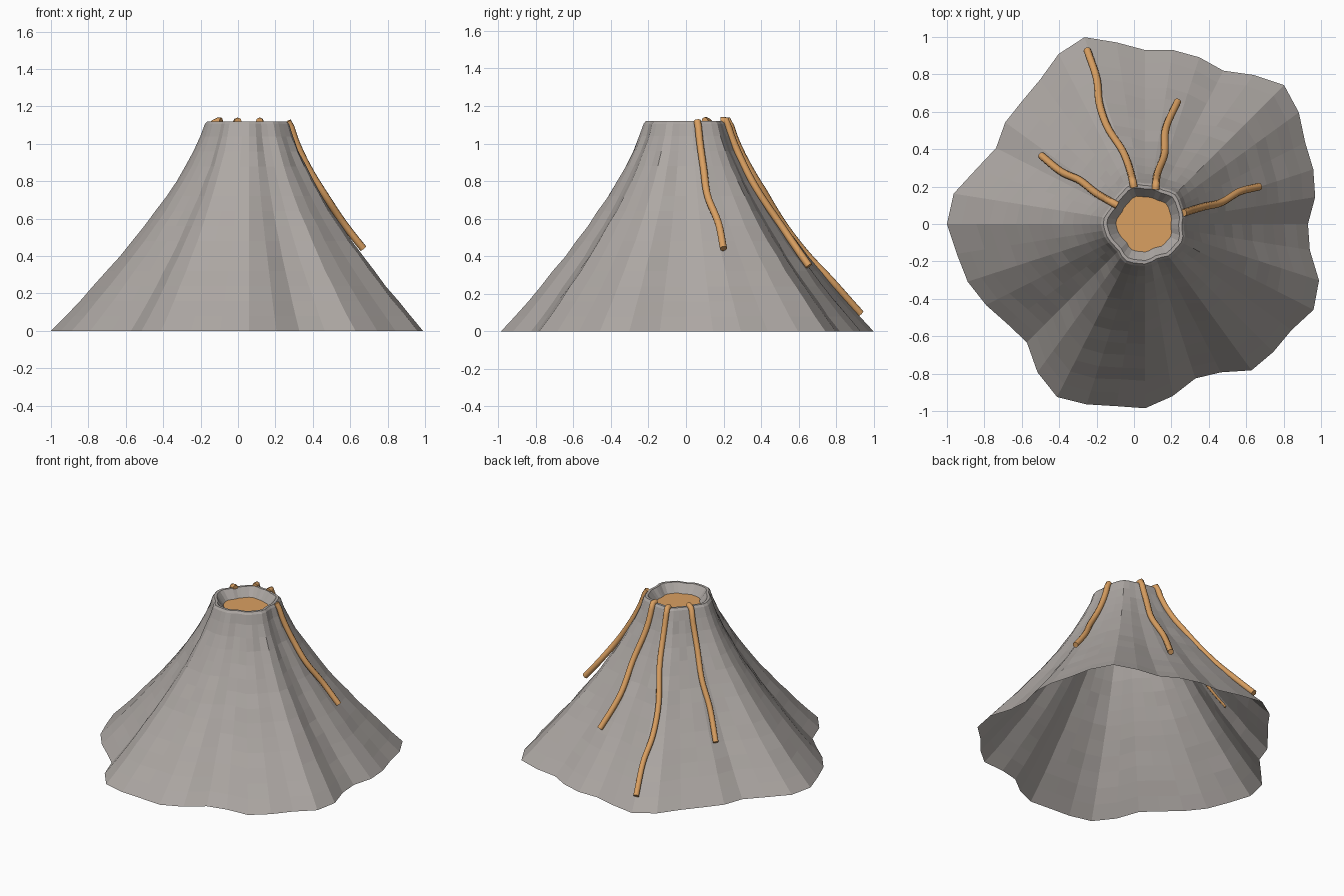
import bpy, bmesh, math, random
from mathutils import Vector

random.seed(4)
if "Cube" in bpy.data.objects:
    bpy.data.objects.remove(bpy.data.objects["Cube"], do_unlink=True)

CX = 0.06          # axis of the cone
TOP = 1.12         # rim height
RIM = 0.222        # mean rim radius
POWER = 1.35       # flare of the slope
RINGS = 14
# foot radius along each ridge and gully, counter-clockwise from +x
FOOT = [.87, .92, .945, .96, 1.015, 1.05, .985, .92, .937, .942,
        .93, .983, 1.05, 1.02, .955, .93, .925, .895, .95, 1.037,
        1.06, 1.02, .998, .955, .91, .895, .98, 1.038, 1.014, .986,
        .985, .932, .868, .89, .967, .968, .966, 1.01, .977, .891]
N = len(FOOT)
MEAN = sum(FOOT) / N


def material(name, color):
    m = bpy.data.materials.new(name)
    m.use_nodes = True
    m.diffuse_color = (*color, 1)
    m.node_tree.nodes["Principled BSDF"].inputs["Base Color"].default_value = (*color, 1)
    return m


rock = material("grey rock", (0.42, 0.39, 0.37))
lava = material("orange lava", (0.70, 0.35, 0.12))


def wavy(radius, foot):
    """Radius near the top, following the ridges more softly."""
    return radius * (foot / MEAN) ** 0.7


def ring(bm, radii, z):
    verts = []
    for k, r in enumerate(radii):
        a = math.tau * k / N
        verts.append(bm.verts.new((CX + r * math.cos(a), r * math.sin(a), z)))
    return verts


def finish(bm, name, mat):
    me = bpy.data.meshes.new(name)
    bm.to_mesh(me)
    bm.free()
    me.materials.append(mat)
    ob = bpy.data.objects.new(name, me)
    bpy.context.collection.objects.link(ob)
    return ob


# Mountain: flared ridged slope, open underneath, with rim and crater wall
bm = bmesh.new()
loops = []
for i in range(RINGS):
    t = i / RINGS
    wobble = 0.004 if i else 0
    radii = []
    for f in FOOT:
        top = wavy(RIM, f)
        radii.append(top + (f - top) * (1 - t) ** POWER + random.uniform(-wobble, wobble))
    loops.append(ring(bm, radii, TOP * t))
for radius, z in ((RIM, TOP - 0.015), (0.21, TOP), (0.192, TOP), (0.147, 1.06)):
    loops.append(ring(bm, [wavy(radius, f) for f in FOOT], z))
for low, high in zip(loops, loops[1:]):
    for k in range(N):
        j = (k + 1) % N
        bm.faces.new((low[k], low[j], high[j], high[k]))
finish(bm, "mountain", rock)

# Lava pool filling the crater
bm = bmesh.new()
bm.faces.new(ring(bm, [wavy(0.147, f) for f in FOOT], 1.06))
finish(bm, "lava_pool", lava)


def slope_height(x, y):
    """Height of the slope above a ground point."""
    r = math.hypot(x - CX, y) - 0.008
    u = (math.atan2(y, x - CX) / math.tau * N) % N
    k = int(u) % N
    foot = FOOT[k] + (FOOT[(k + 1) % N] - FOOT[k]) * (u - int(u))
    top = wavy(RIM, foot)
    return TOP * (1 - max(0, (r - top) / (foot - top)) ** (1 / POWER))


def smooth_path(points, steps=6):
    """Catmull-Rom path through the points."""
    p = [Vector(q) for q in points]
    p = [2 * p[0] - p[1]] + p + [2 * p[-1] - p[-2]]
    path = []
    for a, b, c, d in zip(p, p[1:], p[2:], p[3:]):
        for s in range(steps):
            t = s / steps
            path.append(0.5 * (2 * b + (c - a) * t + (2 * a - 5 * b + 4 * c - d) * t ** 2
                               + (3 * b - a - 3 * c + d) * t ** 3))
    return path + [p[-2]]


# Lava streams: ground path and lift above the slope at the lower end
streams = {
    "lava_stream_back_long": (0.015, [(0, .195), (-.02, .285), (-.06, .39), (-.14, .515),
                                      (-.185, .645), (-.2, .78), (-.25, .93)]),
    "lava_stream_back_short": (0.02, [(.115, .185), (.125, .27), (.163, .375),
                                      (.17, .51), (.233, .655)]),
    "lava_stream_right": (0.008, [(-.09, .1), (-.2, .163), (-.29, .233),
                                  (-.39, .28), (-.495, .365)]),
    "lava_stream_left": (0.06, [(.265, .06), (.375, .093), (.467, .115),
                                (.565, .173), (.67, .2)]),
}
for name, (lift, points) in streams.items():
    path = smooth_path(points)
    cu = bpy.data.curves.new(name, "CURVE")
    cu.dimensions = "3D"
    cu.bevel_depth = 0.02
    cu.bevel_resolution = 2
    cu.use_fill_caps = True
    sp = cu.splines.new("POLY")
    sp.points.add(len(path) - 1)
    for i, q in enumerate(path):
        z = slope_height(q.x, q.y) + lift * i / (len(path) - 1)
        sp.points[i].co = (q.x, q.y, z, 1)
    sp.use_smooth = True
    cu.materials.append(lava)
    bpy.context.collection.objects.link(bpy.data.objects.new(name, cu))
